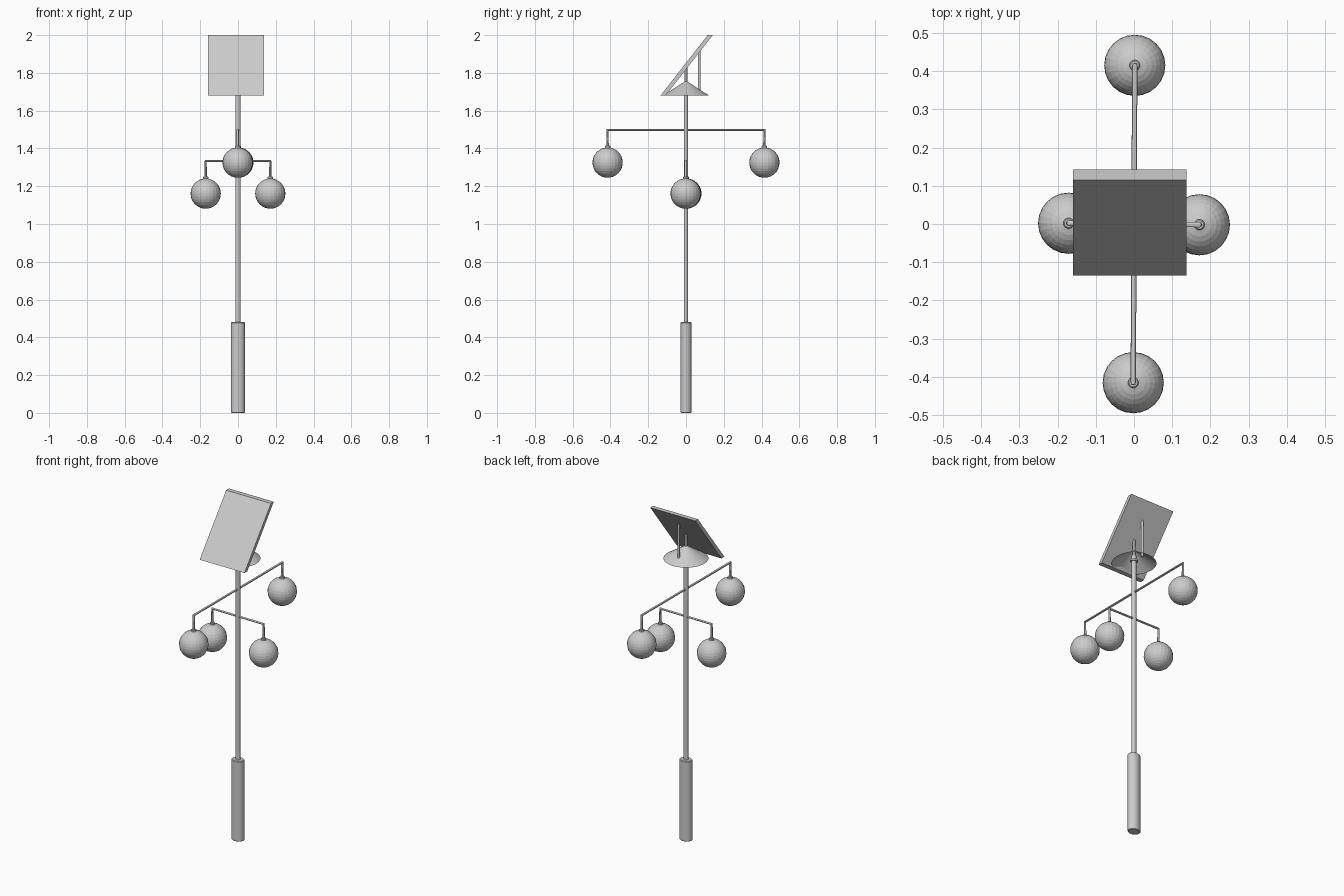
import bpy, bmesh
from math import pi

if "Cube" in bpy.data.objects:
    bpy.data.objects.remove(bpy.data.objects["Cube"])


def finish(ob, name, smooth=True):
    ob.name = name
    bpy.ops.object.select_all(action='DESELECT')
    ob.select_set(True)
    bpy.context.view_layer.objects.active = ob
    if smooth:
        bpy.ops.object.shade_smooth_by_angle(angle=0.6)
    return ob


def column(name, x, y, z0, z1, rx, ry=None, sides=24, bevel=0):
    """Upright, optionally elliptical, cylinder."""
    bpy.ops.mesh.primitive_cylinder_add(vertices=sides, radius=1, depth=z1 - z0,
                                        location=(x, y, (z0 + z1) / 2))
    ob = bpy.context.object
    ob.scale = (rx, ry or rx, 1)
    bpy.ops.object.transform_apply(location=False, rotation=False, scale=True)
    if bevel:
        m = ob.modifiers.new("rim", 'BEVEL')
        m.width, m.segments = bevel, 1
    return finish(ob, name)


def tube(name, points, r):
    """Round bar following a bent path."""
    cu = bpy.data.curves.new(name, 'CURVE')
    cu.dimensions = '3D'
    cu.bevel_depth, cu.bevel_resolution, cu.use_fill_caps = r, 3, True
    sp = cu.splines.new('POLY')
    sp.points.add(len(points) - 1)
    for p, co in zip(sp.points, points):
        p.co = (*co, 1)
    ob = bpy.data.objects.new(name, cu)
    bpy.context.collection.objects.link(ob)
    finish(ob, name, False)
    bpy.ops.object.convert(target='MESH')
    return finish(bpy.context.object, name)


# base sleeve and pole (slightly oval)
column("base_sleeve", 0, 0, 0, 0.48, 0.037, 0.030, 32, 0.003)
column("pole", 0, 0, 0.47, 1.725, 0.0135, 0.0115)
column("pole_collar", 0, 0, 1.69, 1.70, 0.022, 0.019)

# two crossed arms, each with a pair of hanging globes
arms = {"upper": (1.497, (0.002, 0.415)), "lower": (1.333, (0.171, -0.002))}
for level, (z, (ax, ay)) in arms.items():
    gz = z - 0.172
    tube(level + "_arm", [(-ax, -ay, gz + 0.075), (-ax, -ay, z),
                          (ax, ay, z), (ax, ay, gz + 0.075)], 0.007)
    for side, s in (("a", -1), ("b", 1)):
        x, y = s * ax, s * ay
        column(f"{level}_cap_{side}", x, y, gz + 0.074, gz + 0.09, 0.014, sides=16, bevel=0.003)
        bpy.ops.mesh.primitive_uv_sphere_add(segments=24, ring_count=16, radius=0.08,
                                             location=(x, y, gz))
        finish(bpy.context.object, f"{level}_globe_{side}", False)

# conical hood, open underneath
bpy.ops.mesh.primitive_cone_add(vertices=32, radius1=0.122, radius2=0.006, depth=0.075,
                                end_fill_type='NOTHING', location=(0, 0, 1.7175))
finish(bpy.context.object, "hood")

# struts from the hood to the panel
column("centre_strut", 0, 0, 1.72, 1.825, 0.007, sides=12)
column("rear_strut", 0, 0.07, 1.69, 1.915, 0.007, sides=12)

# tilted panel: slanted profile extruded across x
profile = [(-0.135, 1.68), (-0.108, 1.68), (0.142, 2.0), (0.115, 2.0)]
bm = bmesh.new()
face = bm.faces.new([bm.verts.new((-0.159, y, z)) for y, z in profile])
ext = bmesh.ops.extrude_face_region(bm, geom=[face])
bmesh.ops.translate(bm, vec=(0.296, 0, 0),
                    verts=[v for v in ext["geom"] if isinstance(v, bmesh.types.BMVert)])
bmesh.ops.recalc_face_normals(bm, faces=bm.faces)
me = bpy.data.meshes.new("panel")
bm.to_mesh(me)
bm.free()
bpy.context.collection.objects.link(bpy.data.objects.new("panel", me))
